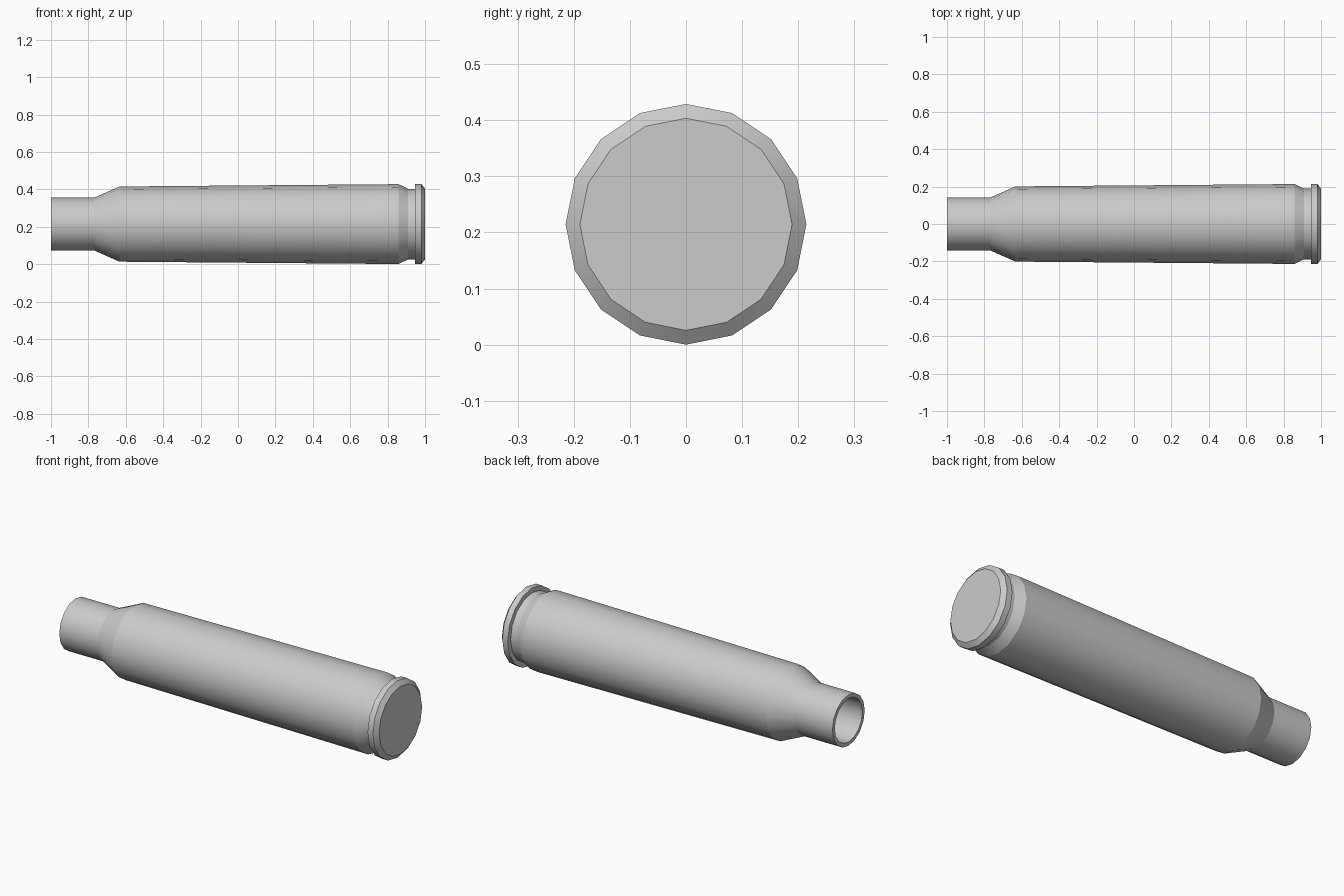
import bpy, bmesh, math

if "Cube" in bpy.data.objects:
    bpy.data.objects.remove(bpy.data.objects["Cube"])

SIDES = 16
CENTRE_Z = 0.2145

# Lathe profile as (x, radius): outside from the mouth to the base
outer = [(-1.0, 0.142), (-0.767, 0.142), (-0.634, 0.201), (0.858, 0.2135),
         (0.91, 0.1885), (0.947, 0.1885), (0.947, 0.2145), (0.98, 0.2145), (1.0, 0.189)]
# Hollow inside, from the mouth to the cavity floor
inner = [(-1.0, 0.121), (-0.767, 0.121), (-0.634, 0.178), (0.80, 0.178)]


def lathe(name, profile):
    """Turn a profile around the x axis, capping both ends."""
    bm = bmesh.new()
    rings = []
    for x, r in profile:
        ring = []
        for i in range(SIDES):
            a = 2 * math.pi * i / SIDES
            ring.append(bm.verts.new((x, r * math.cos(a), CENTRE_Z + r * math.sin(a))))
        rings.append(ring)
    for a, b in zip(rings, rings[1:]):
        for i in range(SIDES):
            j = (i + 1) % SIDES
            bm.faces.new((a[i], a[j], b[j], b[i])).smooth = True
    bm.faces.new(rings[0])
    bm.faces.new(rings[-1])
    bmesh.ops.recalc_face_normals(bm, faces=bm.faces[:])
    # crisp edges around each ring, smooth along the length
    for ring in rings:
        for i in range(SIDES):
            bm.edges.get((ring[i], ring[(i + 1) % SIDES])).smooth = False
    mesh = bpy.data.meshes.new(name)
    bm.to_mesh(mesh)
    bm.free()
    obj = bpy.data.objects.new(name, mesh)
    bpy.context.collection.objects.link(obj)
    return obj


# One closed shell: cavity floor -> mouth lip -> outside -> base
lathe("casing", inner[::-1] + outer)
